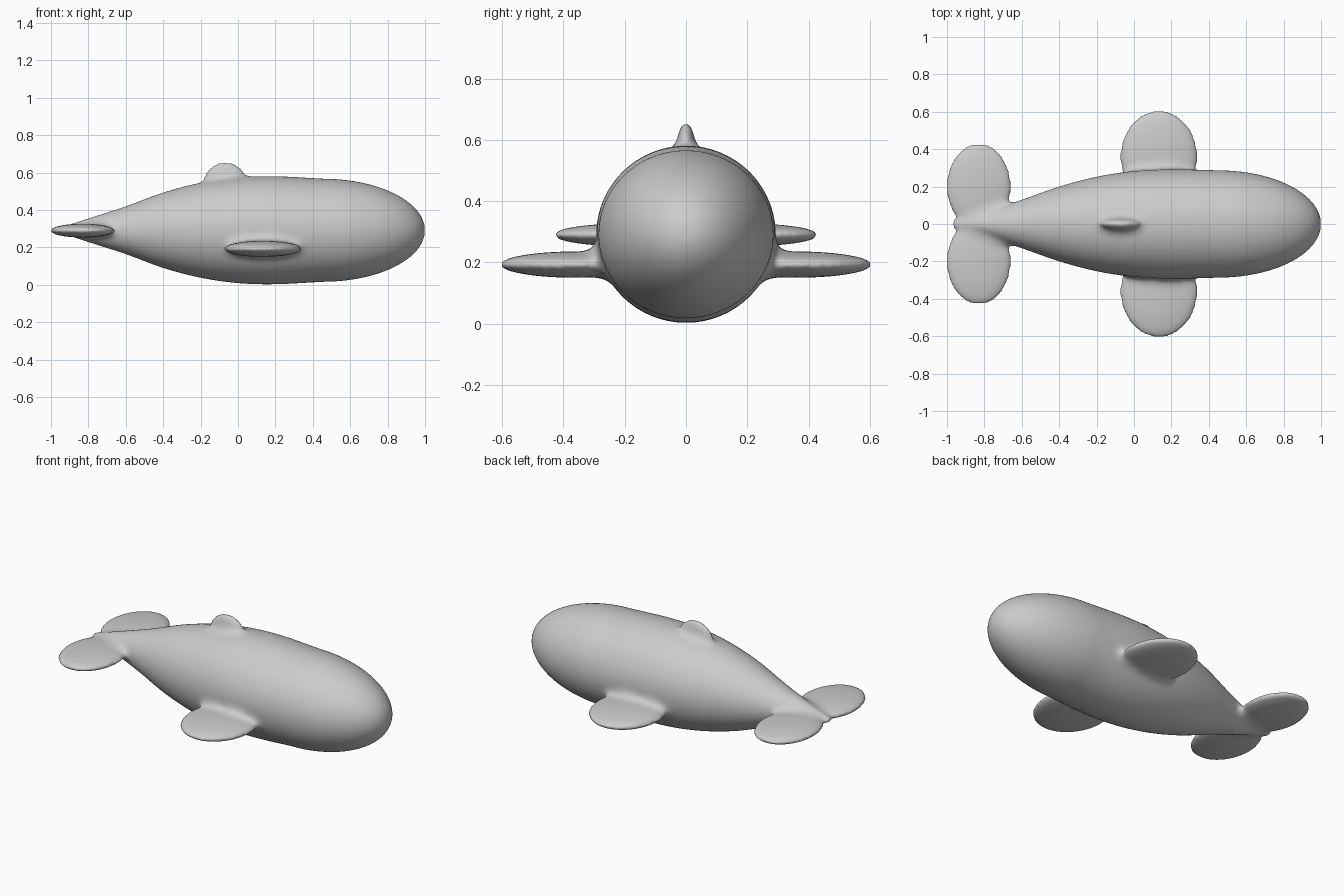
import bpy, bmesh, math
from mathutils import Matrix, Vector

cube = bpy.data.objects.get("Cube")
if cube:
    bpy.data.objects.remove(cube, do_unlink=True)

skin = bpy.data.materials.new("soft grey")
skin.use_nodes = True
grey = (0.6, 0.6, 0.6, 1)
skin.diffuse_color = grey
skin.node_tree.nodes["Principled BSDF"].inputs["Base Color"].default_value = grey

AXIS_Z = 0.292
SEGMENTS = 64


def curve_point(a, b, c, d, t):
    """Catmull-Rom point between b and c."""
    return 0.5 * (2 * b + (c - a) * t + (2 * a - 5 * b + 4 * c - d) * t * t
                  + (3 * b - a - 3 * c + d) * t ** 3)


def add_body(bm):
    # Stations along the body: x, half height, half width
    keys = [Vector(k) for k in (
        (-0.97, 0.012, 0.02), (-0.9, 0.032, 0.04), (-0.8, 0.064, 0.064), (-0.6, 0.128, 0.13),
        (-0.4, 0.202, 0.2), (-0.2, 0.254, 0.253), (0, 0.283, 0.283),
        (0.2, 0.289, 0.293))]
    # Rounded nose
    for i in range(13):
        a = math.pi / 2 * i / 12
        keys.append(Vector((0.45 + 0.55 * math.sin(a), 0.276 * math.cos(a), 0.287 * math.cos(a))))
    stations = []
    for i in range(len(keys) - 1):
        p = keys[max(i - 1, 0)], keys[i], keys[i + 1], keys[min(i + 2, len(keys) - 1)]
        stations += [curve_point(*p, s / 4) for s in range(4)]
    rings = []
    for x, rz, ry in stations:
        ring = []
        for s in range(SEGMENTS):
            a = math.tau * s / SEGMENTS
            ring.append(bm.verts.new((x, ry * math.cos(a), AXIS_Z + rz * math.sin(a))))
        rings.append(ring)
    for r, q in zip(rings, rings[1:]):
        for s in range(SEGMENTS):
            n = (s + 1) % SEGMENTS
            bm.faces.new((r[s], r[n], q[n], q[s]))
    # Close the tail and the nose
    bm.faces.new(rings[0])
    tip = bm.verts.new((1, 0, AXIS_Z))
    for s in range(SEGMENTS):
        bm.faces.new((rings[-1][s], rings[-1][(s + 1) % SEGMENTS], tip))


def add_fin(bm, centre, radii):
    m = Matrix.Translation(centre) @ Matrix.Diagonal((*radii, 1))
    bmesh.ops.create_uvsphere(bm, u_segments=48, v_segments=24, radius=1, matrix=m)


bm = bmesh.new()
add_body(bm)
for side in (-1, 1):
    # Flipper and tail fluke
    add_fin(bm, (0.133, side * 0.36, 0.193), (0.207, 0.247, 0.043))
    add_fin(bm, (-0.83, side * 0.2, 0.29), (0.173, 0.232, 0.037))
# Back fin
add_fin(bm, (-0.068, 0, 0.54), (0.118, 0.034, 0.117))
bmesh.ops.recalc_face_normals(bm, faces=bm.faces)

mesh = bpy.data.meshes.new("whale_body")
bm.to_mesh(mesh)
bm.free()
whale = bpy.data.objects.new("whale_body", mesh)
bpy.context.collection.objects.link(whale)
bpy.context.view_layer.objects.active = whale
whale.select_set(True)

# Fuse the parts into one skin
fuse = whale.modifiers.new("fuse", "REMESH")
fuse.mode = "VOXEL"
fuse.voxel_size = 0.012
relax = whale.modifiers.new("relax", "SMOOTH")
relax.factor = 0.5
relax.iterations = 4
for name in ("fuse", "relax"):
    bpy.ops.object.modifier_apply(modifier=name)

# Fill only the hollow creases, so the fins flow into the body
bm = bmesh.new()
bm.from_mesh(whale.data)
links = {v: [e.other_vert(v) for e in v.link_edges] for v in bm.verts}
active = set(bm.verts)
for step in range(30):
    bm.normal_update()
    moves = {}
    for v in active:
        near = links[v]
        shift = sum((n.co for n in near), Vector()) / len(near) - v.co
        if shift.dot(v.normal) > 0.00015:
            moves[v] = shift * 0.6
    for v, shift in moves.items():
        v.co += shift
    active = set(moves)
    for v in moves:
        active.update(links[v])
bmesh.ops.smooth_vert(bm, verts=bm.verts, factor=0.5, use_axis_x=True, use_axis_y=True, use_axis_z=True)
bm.to_mesh(whale.data)
bm.free()

whale.data.materials.clear()
whale.data.materials.append(skin)
bpy.ops.object.shade_smooth()
